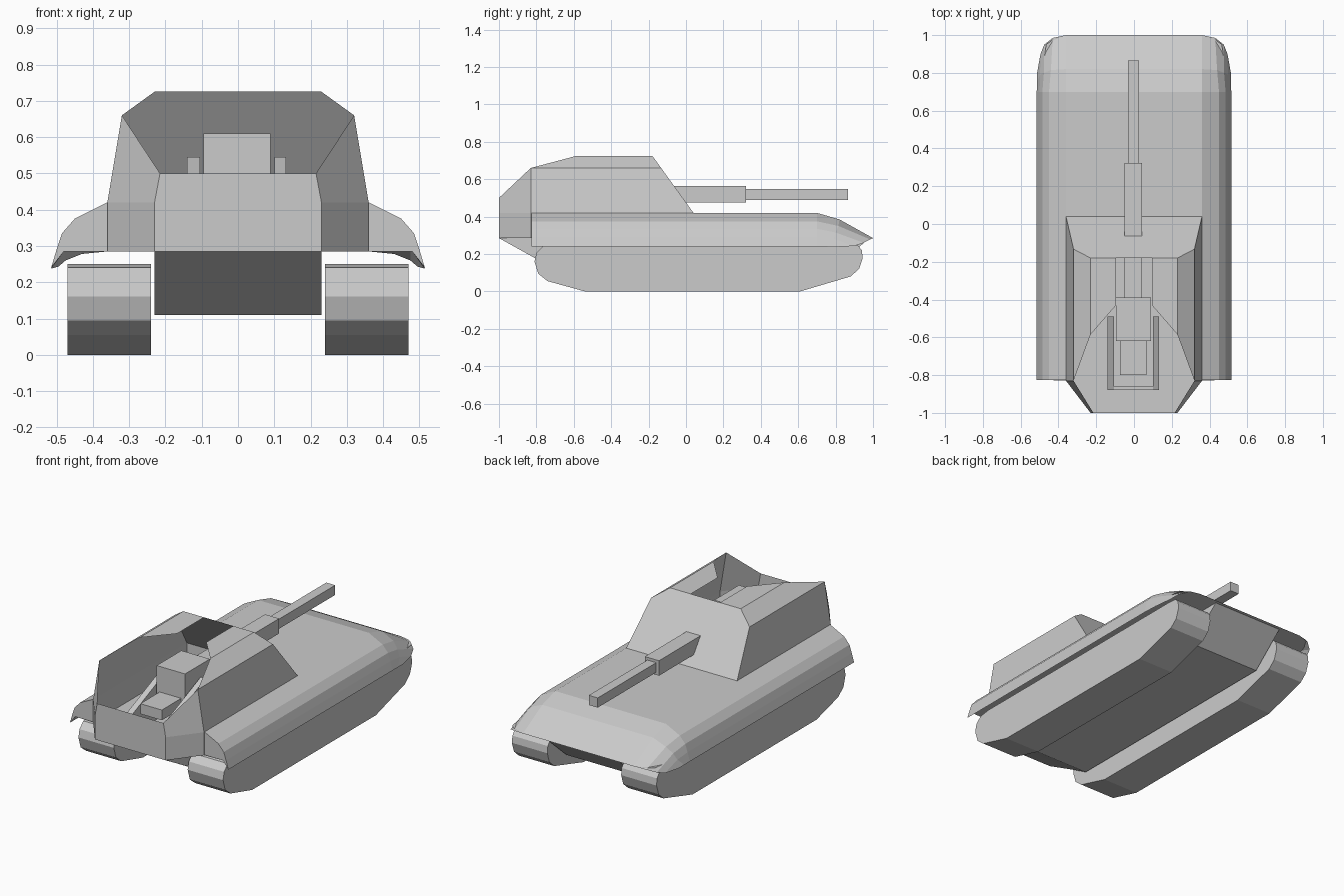
import bpy, bmesh


def make(name, verts, faces, mirror=False):
    me = bpy.data.meshes.new(name)
    me.from_pydata(verts, [], faces)
    bm = bmesh.new()
    bm.from_mesh(me)
    bmesh.ops.recalc_face_normals(bm, faces=bm.faces)
    bm.to_mesh(me)
    bm.free()
    ob = bpy.data.objects.new(name, me)
    bpy.context.collection.objects.link(ob)
    if mirror:
        m = ob.modifiers.new("mirror", 'MIRROR')
        m.use_mirror_merge = True
    return ob


def prism(name, x0, x1, prof, mirror=False):
    """Extrude a (y, z) profile along x."""
    n = len(prof)
    verts = [(x, y, z) for x in (x0, x1) for y, z in prof]
    faces = [tuple(range(n)), tuple(range(n, 2 * n))]
    faces += [(i, (i + 1) % n, n + (i + 1) % n, n + i) for i in range(n)]
    return make(name, verts, faces, mirror)


def box(name, x0, x1, y0, y1, z0, z1):
    return prism(name, x0, x1, [(y0, z0), (y1, z0), (y1, z1), (y0, z1)])


# Tracks
prism("track", 0.24, 0.47, [
    (-0.54, 0), (-0.74, 0.055), (-0.79, 0.095), (-0.81, 0.16), (-0.80, 0.205),
    (-0.765, 0.24), (-0.70, 0.25), (0.86, 0.25), (0.92, 0.245), (0.94, 0.22),
    (0.945, 0.18), (0.925, 0.12), (0.88, 0.08), (0.61, 0)], True)

# Lower hull between the tracks
prism("lower_hull", -0.23, 0.23, [
    (-1, 0.285), (-0.82, 0.185), (-0.69, 0.11), (0.78, 0.11), (0.98, 0.285)])

# Rounded fenders: cross-sections lofted along y, closing into the nose
section = [(0.36, 0.42), (0.45, 0.375), (0.485, 0.335), (0.50, 0.29), (0.515, 0.24), (0.48, 0.285)]
rows = [[(x, y, z) for x, z in section] for y in (-0.825, 0.70)]
rows.append([(0.36, 0.82, 0.385), (0.44, 0.815, 0.35), (0.477, 0.80, 0.315),
             (0.497, 0.79, 0.28), (0.514, 0.75, 0.239), (0.48, 0.78, 0.285)])
rows.append([(0.36, 1, 0.285), (0.43, 0.985, 0.278), (0.475, 0.95, 0.26),
             (0.495, 0.90, 0.243), (0.513, 0.80, 0.238), (0.48, 0.85, 0.285)])
n = len(section)
verts = [v for r in rows for v in r]
faces = [(r * n + i, r * n + i + 1, (r + 1) * n + i + 1, (r + 1) * n + i)
         for r in range(len(rows) - 1) for i in range(n - 1)]
verts.append((0.36, -0.825, 0.285))
faces.append(tuple(range(n)) + (len(verts) - 1,))
make("fender", verts, faces, True)

# Deck and sloped nose plate
deck = [(0.04, 0.42), (0.70, 0.42), (0.82, 0.385), (1, 0.285)]
make("deck", [(x, y, z) for y, z in deck for x in (-0.36, 0.36)],
     [(2 * i, 2 * i + 1, 2 * i + 3, 2 * i + 2) for i in range(3)])

# Floor plate closing the hull underside and the fighting compartment
half = [(0.23, -1), (0.36, -0.83), (0.48, -0.825), (0.48, 0.85), (0.465, 0.95), (0.42, 0.985), (0.36, 1)]
outline = half + [(-x, y) for x, y in reversed(half)]
make("hull_floor", [(x, y, 0.285) for x, y in outline], [tuple(range(len(outline)))])

# Open-topped casemate, right half mirrored
cv = [
    (0.36, -0.83, 0.285), (0.36, -0.83, 0.42), (0.32, -0.83, 0.66),      # 0-2 rear corner
    (0.36, 0.04, 0.285), (0.36, 0.04, 0.42), (0.32, -0.133, 0.66),       # 3-5 front corner
    (0.23, -0.18, 0.725), (0.23, -0.585, 0.725),                         # 6-7 roof edge
    (0.095, -0.18, 0.725), (0.095, -0.43, 0.725),                        # 8-9 roof opening
    (0.23, -1, 0.285), (0.23, -1, 0.42), (0.215, -1, 0.50),              # 10-12 back panel
    (0, -1, 0.285), (0, -1, 0.42), (0, -1, 0.50),                        # 13-15 centre back
    (0, 0.04, 0.285), (0, 0.04, 0.42), (0, -0.18, 0.725),                # 16-18 centre front
]
make("casemate", cv, [
    (0, 3, 4, 1), (1, 4, 5, 2), (2, 5, 6, 7), (6, 8, 9, 7),
    (10, 0, 1, 11), (11, 1, 2, 12), (13, 10, 11, 14), (14, 11, 12, 15),
    (16, 17, 4, 3), (17, 18, 8, 6, 5, 4)], True)

# Gun: barrel, sleeve, breech and breech tail
box("barrel", -0.032, 0.026, 0.32, 0.865, 0.49, 0.547)
box("gun_sleeve", -0.05, 0.042, -0.39, 0.322, 0.475, 0.563)
box("breech", -0.095, 0.09, -0.62, -0.39, 0.41, 0.61)
box("breech_tail", -0.075, 0.065, -0.80, -0.62, 0.40, 0.46)

# U-shaped gun cradle inside the compartment
arm = [(-0.88, 0.285), (-0.49, 0.285), (-0.49, 0.545), (-0.88, 0.38)]
for x0, x1 in ((-0.14, -0.105), (0.10, 0.132)):
    prism("cradle_arm", x0, x1, arm)
box("cradle_rear", -0.105, 0.10, -0.88, -0.86, 0.285, 0.38)
